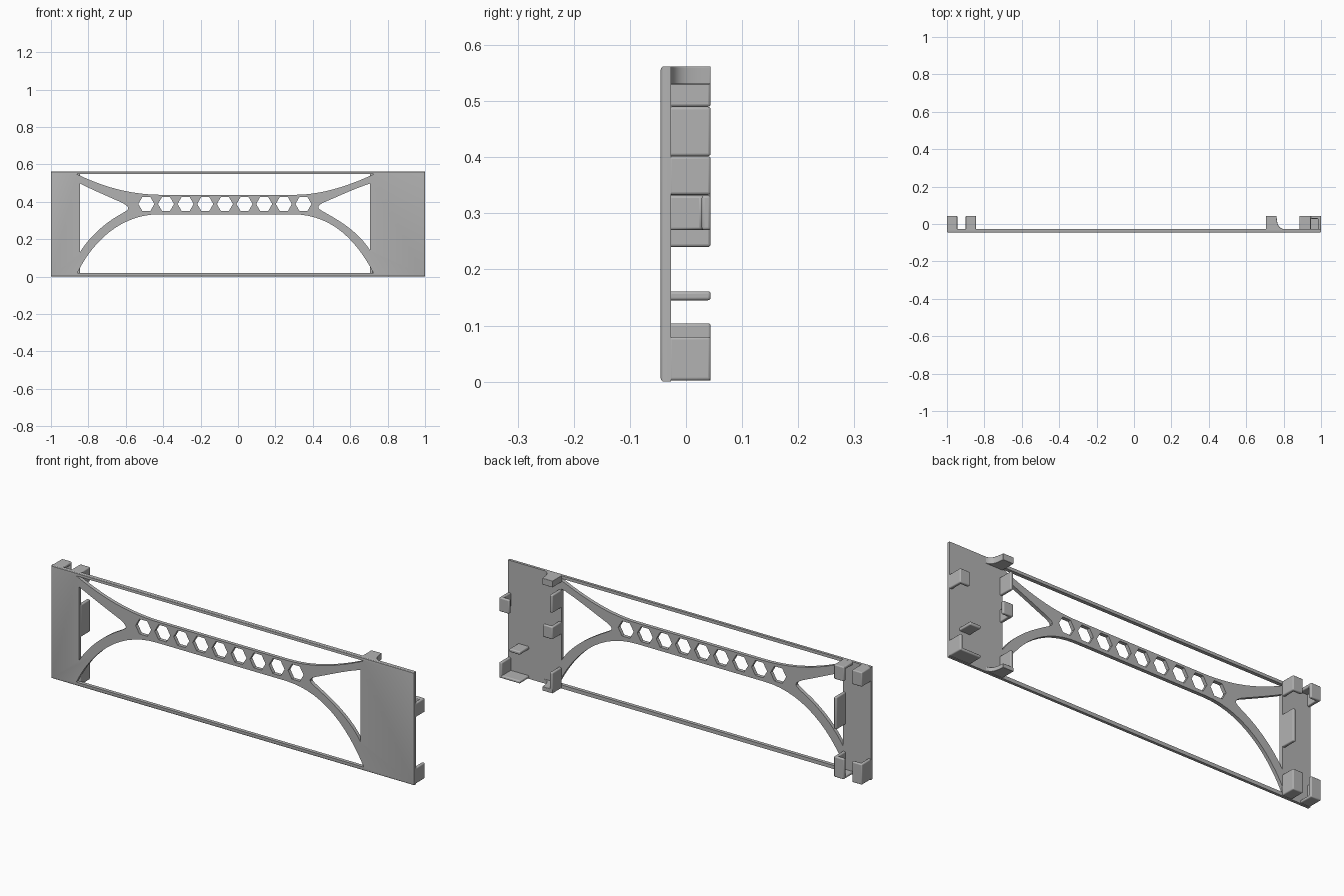
import bpy, bmesh, math
from mathutils import Vector
from mathutils.geometry import interpolate_bezier

if "Cube" in bpy.data.objects:
    bpy.data.objects.remove(bpy.data.objects["Cube"])

FRONT, BACK, TIP, TOP = -0.045, -0.027, 0.044, 0.562
WALL = 0.016

grey = bpy.data.materials.new("plain grey")
grey.use_nodes = True
grey.diffuse_color = (0.45, 0.45, 0.45, 1)
grey.node_tree.nodes["Principled BSDF"].inputs["Base Color"].default_value = grey.diffuse_color


def prism(bm, pts, axis, lo, hi):
    """Extrude a closed profile along y (points are x, z) or z (points are x, y)."""
    place = (lambda p, d: (p[0], d, p[1])) if axis == "y" else (lambda p, d: (p[0], p[1], d))
    a = [bm.verts.new(place(p, lo)) for p in pts]
    b = [bm.verts.new(place(p, hi)) for p in pts]
    bm.faces.new(a)
    bm.faces.new(b[::-1])
    for i in range(len(pts)):
        j = (i + 1) % len(pts)
        bm.faces.new((a[i], b[i], b[j], a[j]))


def rect(x0, x1, v0, v1):
    return [(x0, v0), (x1, v0), (x1, v1), (x0, v1)]


def curve(p0, h0, h1, p1, n=14):
    pts = [Vector((*p, 0)) for p in (p0, h0, h1, p1)]
    return [(p.x, p.y) for p in interpolate_bezier(*pts, n)]


def finish(name, bm, bevel=0):
    bmesh.ops.recalc_face_normals(bm, faces=bm.faces)
    me = bpy.data.meshes.new(name)
    bm.to_mesh(me)
    bm.free()
    me.materials.append(grey)
    ob = bpy.data.objects.new(name, me)
    bpy.context.collection.objects.link(ob)
    if bevel:
        mod = ob.modifiers.new("rounding", "BEVEL")
        mod.width, mod.segments, mod.limit_method = bevel, 3, "ANGLE"
        mod.angle_limit = math.radians(50)
    return ob


def shade(ob):
    bpy.ops.object.select_all(action="DESELECT")
    ob.select_set(True)
    bpy.context.view_layer.objects.active = ob
    bpy.ops.object.shade_smooth_by_angle(angle=math.radians(30))


# Face panel: a slab with its front rim rounded
bm = bmesh.new()
prism(bm, rect(-1, 1, 0, TOP), "y", FRONT, BACK)
rim = [e for e in bm.edges if all(v.co.y < -0.04 for v in e.verts)]
bmesh.ops.bevel(bm, geom=rim, offset=0.006, segments=3, profile=0.5, affect="EDGES")
panel = finish("face_panel", bm)

# Openings cut through the panel
bm = bmesh.new()
upper = (curve((-0.86, 0.547), (-0.70, 0.47), (-0.56, 0.437), (-0.40, 0.437))
         + curve((0.30, 0.437), (0.44, 0.437), (0.58, 0.48), (0.725, 0.547)))
lower = (curve((-0.86, 0.018), (-0.76, 0.22), (-0.60, 0.333), (-0.42, 0.333))
         + curve((0.29, 0.333), (0.48, 0.333), (0.62, 0.22), (0.725, 0.018)))
left_web = (curve((-0.845, 0.497), (-0.78, 0.465), (-0.70, 0.43), (-0.62, 0.395))
            + curve((-0.60, 0.383), (-0.582, 0.37), (-0.582, 0.36), (-0.60, 0.35), 6)
            + curve((-0.62, 0.337), (-0.70, 0.295), (-0.79, 0.22), (-0.845, 0.13)))
right_web = (curve((0.706, 0.497), (0.62, 0.47), (0.54, 0.43), (0.46, 0.397))
             + curve((0.443, 0.388), (0.424, 0.375), (0.424, 0.367), (0.443, 0.355), 6)
             + curve((0.46, 0.345), (0.56, 0.29), (0.65, 0.23), (0.706, 0.14)))
for outline in (upper, lower, left_web, right_web):
    prism(bm, outline, "y", -0.1, 0.1)
for i in range(9):
    cx = -0.49 + 0.105 * i
    hexagon = [(cx + 0.043 * math.cos(k * math.pi / 3), 0.388 + 0.043 * math.sin(k * math.pi / 3))
               for k in range(6)]
    prism(bm, hexagon, "y", -0.1, 0.1)
cutter = finish("opening_cutter", bm)
cutter.hide_render = True
mod = panel.modifiers.new("openings", "BOOLEAN")
mod.operation, mod.solver, mod.object = "DIFFERENCE", "EXACT", cutter
bpy.context.view_layer.objects.active = panel
bpy.ops.object.modifier_apply(modifier="openings")
bpy.data.objects.remove(cutter)
shade(panel)


def block(name, x0, x1, z0, z1, y0=BACK - 0.004, y1=TIP, bevel=0.005):
    bm = bmesh.new()
    prism(bm, rect(x0, x1, y0, y1), "z", z0, z1)
    shade(finish(name, bm, bevel))


def hook(name, x, side, z0, z1, reach=0.055):
    """Wall at x rising from the panel, with a lip turned towards side."""
    wall, lip = x + side * WALL, x + side * reach
    bm = bmesh.new()
    prism(bm, [(x, BACK - 0.004), (wall, BACK - 0.004), (wall, TIP - WALL),
               (lip, TIP - WALL), (lip, TIP), (x, TIP)], "z", z0, z1)
    shade(finish(name, bm, 0.005))


# Right end: two hooks above and two below, each closed by an end plate
for x, side, word in ((-1, 1, "outer"), (-0.845, -1, "inner")):
    x0, x1 = sorted((x, x + side * 0.055))
    hook("upper_" + word + "_hook", x, side, 0.49, TOP)
    block("upper_" + word + "_cap", x0, x1, TOP - WALL, TOP)
    hook("lower_" + word + "_hook", x, side, 0.002, 0.104)
    block("lower_" + word + "_cap", x0, x1, 0.002, WALL)
block("right_guide_tab", -0.861, -0.845, 0.24, 0.40)

# Left end: side hooks, guide tab, shelf and corner bracket
hook("left_edge_hook", 1, -1, 0.333, 0.402)
hook("left_inner_hook", 0.705, 1, 0.27, 0.332)
block("left_guide_tab", 0.705, 0.721, 0.402, 0.49)
block("left_shelf", 0.885, 0.945, 0.145, 0.161)
block("corner_wall", 1 - WALL, 1, 0.002, 0.08)
block("corner_floor", 0.885, 1, 0.002, WALL)
block("lower_inner_wall", 0.705, 0.721, 0.002, 0.104)

# Flared brackets at the inner corners of the left end
flare = ([(0.705, BACK - 0.004), (0.80, BACK - 0.004)]
         + curve((0.80, BACK), (0.77, -0.02), (0.765, 0.0), (0.762, TIP), 10) + [(0.705, TIP)])
for name, z0, z1 in (("upper_flare", 0.53, TOP), ("lower_flare", 0.002, 0.022)):
    bm = bmesh.new()
    prism(bm, flare, "z", z0, z1)
    shade(finish(name, bm, 0.004))
